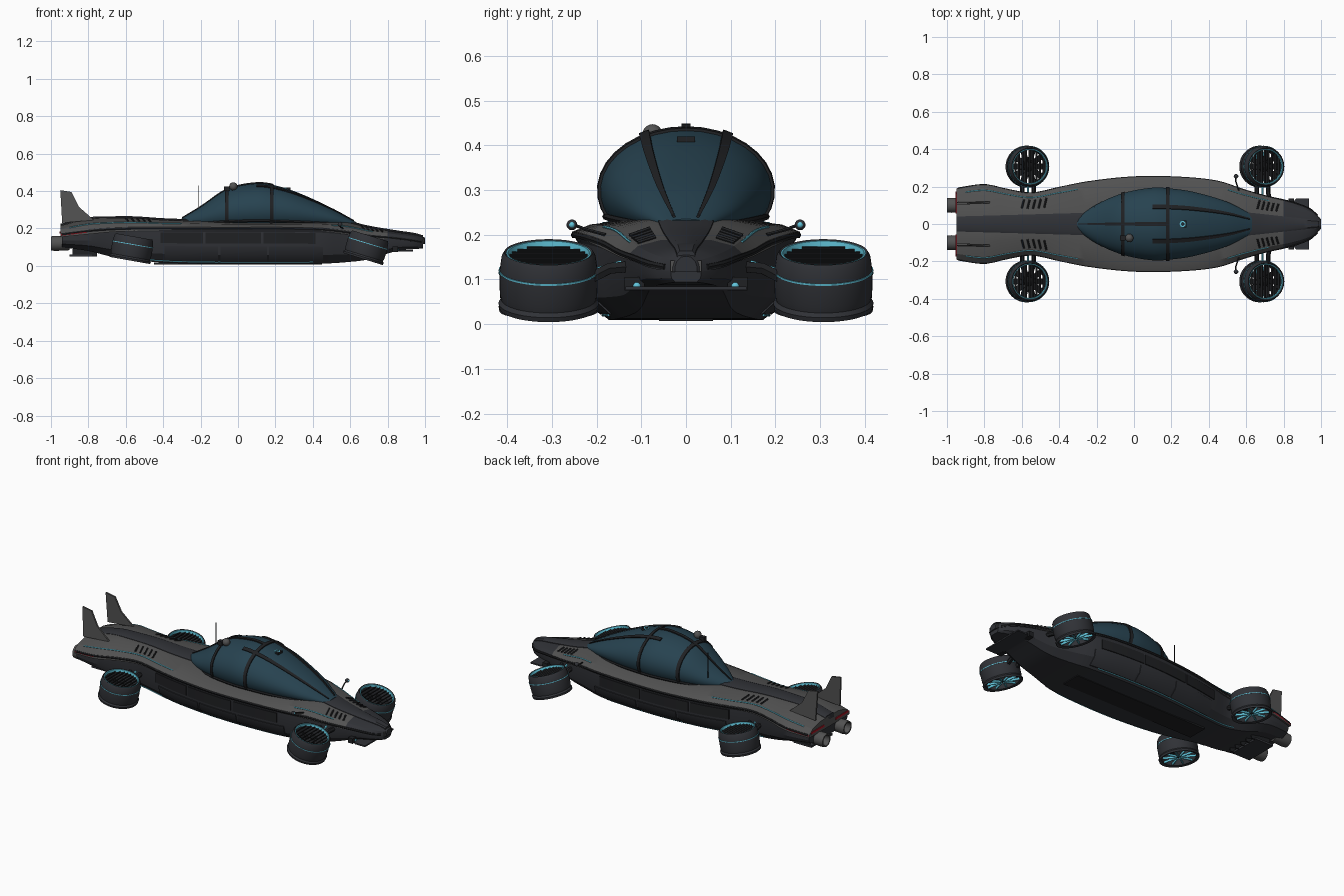
import bpy, bmesh
from math import sin, cos, pi, radians
from mathutils import Matrix, Vector

if "Cube" in bpy.data.objects:
    bpy.data.objects.remove(bpy.data.objects["Cube"])

def mat(name, r, g, b):
    m = bpy.data.materials.new(name)
    m.diffuse_color = (r, g, b, 1)
    m.use_nodes = True
    m.node_tree.nodes["Principled BSDF"].inputs["Base Color"].default_value = m.diffuse_color
    return m

GREY = mat("grey_paint", .085, .085, .085)
DARK = mat("dark_panel", .03, .032, .038)
BLACK = mat("black_trim", .014, .015, .017)
GLASS = mat("tinted_glass", .02, .055, .08)
CYAN = mat("cyan_glow", .12, .55, .7)
RED = mat("red_lamp", .4, .01, .02)

def finish(name, bm, m, M=None, angle=35):
    if M:
        bm.transform(M)
    bmesh.ops.recalc_face_normals(bm, faces=bm.faces)
    me = bpy.data.meshes.new(name)
    bm.to_mesh(me)
    bm.free()
    me.materials.append(m)
    o = bpy.data.objects.new(name, me)
    bpy.context.collection.objects.link(o)
    bpy.context.view_layer.objects.active = o
    bpy.ops.object.select_all(action='DESELECT')
    o.select_set(True)
    bpy.ops.object.shade_smooth_by_angle(angle=radians(angle))
    return o

def loft(name, rings, m, M=None, cap=True, closed=True, wrap=False, angle=35):
    bm = bmesh.new()
    vs = [[bm.verts.new(p) for p in r] for r in rings]
    n, k = len(vs), len(vs[0])
    for i in range(n if wrap else n - 1):
        a, b = vs[i], vs[(i + 1) % n]
        for j in range(k if closed else k - 1):
            bm.faces.new((a[j], a[(j + 1) % k], b[(j + 1) % k], b[j]))
    if cap and not wrap:
        bm.faces.new(vs[0])
        bm.faces.new(vs[-1])
    return finish(name, bm, m, M, angle)

def lathe(name, prof, m, M=None, seg=40):
    rings = [[(r * cos(t), r * sin(t), z) for r, z in prof]
             for t in [2 * pi * i / seg for i in range(seg)]]
    return loft(name, rings, m, M, wrap=True)

def box(name, c, s, m, M=None, rot=None):
    L = Matrix.Translation(c) @ (rot or Matrix()) @ Matrix.Diagonal((*s, 1))
    bm = bmesh.new()
    bmesh.ops.create_cube(bm, size=1, matrix=L)
    return finish(name, bm, m, M)

def plate(name, pts, thick, m):
    # flat polygon thickened along the given vector
    t = Vector(thick) / 2
    return loft(name, [[Vector(p) - t for p in pts], [Vector(p) + t for p in pts]], m)

def ball(name, c, r, m):
    bm = bmesh.new()
    bmesh.ops.create_uvsphere(bm, u_segments=16, v_segments=10, radius=r, matrix=Matrix.Translation(c))
    return finish(name, bm, m)

def pipe(name, pts, w, h, m, up=(0, 0, 1), sides=6):
    # tube swept along points, w = half width, h = half height
    pts, rings = [Vector(p) for p in pts], []
    for i, p in enumerate(pts):
        d = (pts[min(i + 1, len(pts) - 1)] - pts[max(i - 1, 0)]).normalized()
        a = d.cross(Vector(up)).normalized()
        b = a.cross(d)
        rings.append([p + a * w * cos(2 * pi * k / sides) + b * h * sin(2 * pi * k / sides) for k in range(sides)])
    return loft(name, rings, m)

def at(tab, x):
    # smooth interpolation of table columns at x
    i = max(0, min(len(tab) - 2, sum(1 for r in tab if r[0] <= x) - 1))
    a, b = tab[i], tab[i + 1]
    p, q = tab[max(i - 1, 0)], tab[min(i + 2, len(tab) - 1)]
    h = b[0] - a[0]
    t = (x - a[0]) / h
    out = []
    for c in range(1, len(a)):
        m0 = (b[c] - p[c]) / (b[0] - p[0]) * h
        m1 = (q[c] - a[c]) / (q[0] - a[0]) * h
        out.append((2*t**3 - 3*t*t + 1) * a[c] + (t**3 - 2*t*t + t) * m0 + (3*t*t - 2*t**3) * b[c] + (t**3 - t*t) * m1)
    return out

def span(a, b, n):
    return [a + (b - a) * i / n for i in range(n + 1)]

# hull stations: x, half width, edge z, deck z, bottom z
HULL = [(-.95, .19, .17, .215, .10), (-.8, .21, .19, .25, .08), (-.68, .185, .2, .255, .05),
        (-.55, .165, .205, .255, .03), (-.4, .195, .205, .245, .018), (-.25, .225, .205, .24, .012),
        (0, .252, .205, .235, .01), (.25, .25, .205, .235, .01), (.45, .228, .2, .235, .012),
        (.58, .185, .185, .232, .02), (.7, .15, .165, .205, .035), (.85, .115, .15, .18, .08),
        (.95, .075, .135, .165, .09), (1, .025, .125, .15, .095)]
LOW = [(1, 1), (.95, .88), (.95, .5), (.9, .25), (.68, 0)]
TOP = [(1, -.35), (1, .05), (.84, .6), (.45, 1), (.2, 1.04)]

def low(x, fz, off=0):
    w, ze, zt, zb = at(HULL, x)
    for (y1, z1), (y0, z0) in zip(LOW, LOW[1:]):
        if fz >= z0:
            break
    return (x, w * (y0 + (y1 - y0) * (fz - z0) / (z1 - z0)) + off, zb + (ze - zb) * fz)

def deck(x, fy, off=0):
    w, ze, zt, zb = at(HULL, x)
    for (y0, z0), (y1, z1) in zip(TOP[1:], TOP[2:]):
        if fy >= y1:
            break
    return (x, w * fy, ze + (zt - ze) * (z0 + (z1 - z0) * (fy - y0) / (y1 - y0)) + off)

def flip(p, s):
    return (p[0], p[1] * s, p[2])

def both(half):
    return half + [flip(p, -1) for p in reversed(half)]

# hull shells
def top_ring(x):
    w, ze, zt, zb = at(HULL, x)
    return both([(x, w * a, ze + (zt - ze) * b) for a, b in TOP])
loft("lower_hull", [both([low(x, f) for _, f in LOW]) for x in span(-.94, .99, 60)], DARK, angle=20)
loft("upper_deck", [top_ring(x) for x in span(-.95, .8, 56)], GREY, angle=20)
loft("nose_cap", [top_ring(x) for x in span(.8, 1, 10)], DARK, angle=20)

# raised dark spines on rear deck and hood
for name, a, b, w0, w1 in (("rear_spine", -.95, -.25, .04, .06), ("hood_spine", .58, .99, .065, .02)):
    rings = []
    for i, x in enumerate(span(a, b, 20)):
        w, z = w0 + (w1 - w0) * i / 20, at(HULL, x)[2]
        rings.append(both([(x, w, z - .02), (x, w, z + .004), (x, w * .7, z + .01)]))
    loft(name, rings, DARK)

# canopy stations: x, half width, top z
CAN = [(-.315, .025, .245), (-.2, .105, .315), (-.06, .165, .408), (.1, .195, .442), (.2, .19, .43),
       (.32, .172, .392), (.5, .118, .31), (.63, .05, .235)]
def glass(x, a, off=0):
    w, zt = at(CAN, x)
    zc = .215 + .38 * (zt - .215)
    return (x, (w + off) * cos(a), zc + (zt - zc + off) * sin(a))
A0 = radians(-38)
arc = span(A0, pi - A0, 24)
loft("canopy_glass", [[glass(x, a) for a in arc] for x in span(-.315, .63, 40)], GLASS)
for x in (-.06, .18):
    loft("canopy_hoop", [[glass(x + d, a, o) for d, o in ((-.009, -.01), (-.009, .006), (.009, .006), (.009, -.01))]
                         for a in arc], BLACK)
for a0 in (radians(62), radians(118)):
    loft("canopy_bar", [[glass(x, a0 + d, o) for d, o in ((-.06, -.01), (-.06, .006), (.06, .006), (.06, -.01))]
                        for x in span(.1, .62, 24)], BLACK)
loft("canopy_spine", [[glass(x, pi / 2 + d, o) for d, o in ((-.05, -.01), (-.05, .006), (.05, .006), (.05, -.01))]
                      for x in span(-.3, .18, 20)], BLACK)
for s in (1, -1):
    pipe("canopy_sill", [flip(glass(x, radians(-25), .002), s) for x in span(-.31, .625, 30)], .008, .008, BLACK)

# roof sensors and antenna
ball("roof_dome", (-.025, -.075, .425), .022, GREY)
box("roof_sensor", (-.06, -.075, .412), (.03, .025, .025), BLACK)
lathe("roof_ring", [(.010, .406), (.016, .406), (.016, .42), (.010, .42)], CYAN, Matrix.Translation((.26, 0, 0)), 16)
box("windscreen_camera", (.27, 0, .413), (.02, .04, .012), BLACK)
pipe("antenna", [(-.21, .09, .28), (-.21, .09, .43)], .0025, .0025, BLACK, (1, 0, 0))

for s in (1, -1):
    # side panels
    for f0, f1, cuts in ((.56, .86, (-.42, -.18, .13, .42)), (.06, .48, (-.4, -.1, .16, .46))):
        for a, b in zip(cuts, cuts[1:]):
            fs = [f0, f1] if f0 > .5 else [f0, .25, f1]
            loft("side_panel", [[flip(low(x, f, -.01), s) for f in fs] + [flip(low(x, f, .005), s) for f in reversed(fs)]
                                for x in span(a + .006, b - .006, 8)], BLACK if f0 > .5 else DARK)
    # trim, glow lines and tail lamps
    pipe("edge_trim", [flip(low(x, .97, .001), s) for x in span(-.94, .98, 50)], .005, .007, BLACK)
    for a, b in ((-.9, -.3), (.5, .72)):
        pipe("deck_glow_line", [flip(deck(x, .86, .001), s) for x in span(a, b, 24)], .003, .003, CYAN)
    pipe("belly_glow_line", [flip(low(x, .05, .002), s) for x in span(-.6, .4, 24)], .003, .003, CYAN)
    pipe("tail_lamp_side", [flip(low(x, .93, .003), s) for x in span(-.945, -.81, 6)], .005, .006, RED)
    box("tail_lamp_rear", (-.948, .115 * s, .178), (.012, .12, .012), RED)
    # vents on rear deck and hood
    for i in range(5):
        for x, f0, f1 in ((-.6 + .03 * i, .5, .78), (.66 + .025 * i, .5, .8)):
            pipe("deck_vent", [flip(deck(x, f0, .002), s), flip(deck(x + .012, f1, .002), s)], .005, .005, BLACK)
    # tail fins
    plate("tail_fin", [(-.94, .115 * s, .23), (-.77, .115 * s, .245), (-.85, .112 * s, .315),
                       (-.89, .11 * s, .395), (-.95, .11 * s, .405)], (0, .01, 0), GREY)
    # thrusters
    lathe("thruster", [(.024, -.02), (.03, .06), (.038, .06), (.04, .035), (.036, -.04), (.002, -.04), (.002, -.02)],
          GREY, Matrix.Translation((-.94, .1 * s, .12)) @ Matrix.Rotation(-pi / 2, 4, 'Y'), 24)
    # mirrors
    pipe("mirror_stalk", [(.56, .18 * s, .2), (.545, .225 * s, .212), (.545, .25 * s, .222)], .004, .004, BLACK)
    ball("mirror_pod", (.545, .255 * s, .222), .012, DARK)
    ball("mirror_light", (.552, .255 * s, .222), .007, CYAN)
    # headlamps
    ball("headlamp", (.85, .11 * s, .085), .01, CYAN)
    box("headlamp_pod", (.84, .115 * s, .09), (.03, .045, .03), BLACK)

# front splitter, nose bumper, rear diffuser, belly keel
plate("front_splitter", [(.84, -.1, .08), (.865, -.135, .08), (.935, -.135, .08), (.935, .135, .08), (.865, .135, .08), (.84, .1, .08)], (0, 0, .008), DARK)
box("nose_bumper", (.98, 0, .13), (.03, .07, .025), GREY)
plate("rear_diffuser", [(-.9, -.1, .055), (-.78, -.1, .055), (-.78, .1, .055), (-.9, .1, .055)], (0, 0, .012), DARK)
for y in span(-.09, .09, 4):
    box("diffuser_strake", (-.82, y, .07), (.13, .006, .04), BLACK)
box("belly_keel", (0, 0, .012), (.9, .12, .01), BLACK)

# four tilted ducted fans with arms
for where, fx, fz, tilt in (("rear", -.567, .093, 10), ("front", .687, .099, 17)):
    for s in (1, -1):
        M = Matrix.Translation((fx, .307 * s, fz)) @ Matrix.Rotation(radians(tilt), 4, 'Y')
        lathe(where + "_fan_duct", [(.094, -.06), (.110, -.065), (.112, -.054), (.106, -.045), (.109, -.03), (.110, .02),
                                    (.105, .055), (.099, .065), (.093, .06), (.09, 0)], DARK, M, 48)
        lathe(where + "_fan_glow_band", [(.107, .02), (.1115, .02), (.1115, .024), (.107, .024)], CYAN, M, 48)
        lathe(where + "_fan_glow_rim", [(.088, .05), (.095, .05), (.095, .063), (.091, .063)], CYAN, M, 48)
        lathe(where + "_fan_hub", [(.001, -.05), (.022, -.05), (.026, .02), (.001, .035)], BLACK, M, 20)
        for i in range(-4, 5):
            y = (.09 ** 2 - (i * .019) ** 2) ** .5
            box(where + "_fan_slat", (i * .019, 0, .048), (.004, 2 * y, .014), BLACK, M, Matrix.Rotation(.4, 4, 'Y'))
        for i in range(10):
            R = Matrix.Rotation(2 * pi * i / 10, 4, 'Z')
            box(where + "_fan_spoke", (.055, 0, -.052), (.08, .006, .012), CYAN, M @ R)
            box(where + "_fan_blade", (.055, 0, 0), (.07, .034, .003), BLACK, M @ R, Matrix.Rotation(.5, 4, 'X'))
        for d in (-.03, .03):
            pipe(where + "_fan_arm", [(fx + d * 1.4, .11 * s, .13), (fx + d, .17 * s, .125), (fx + d, .21 * s, .105)], .012, .014, BLACK)
        pipe(where + "_arm_glow", [(fx, .12 * s, .145), (fx, .205 * s, .12)], .006, .006, CYAN)
